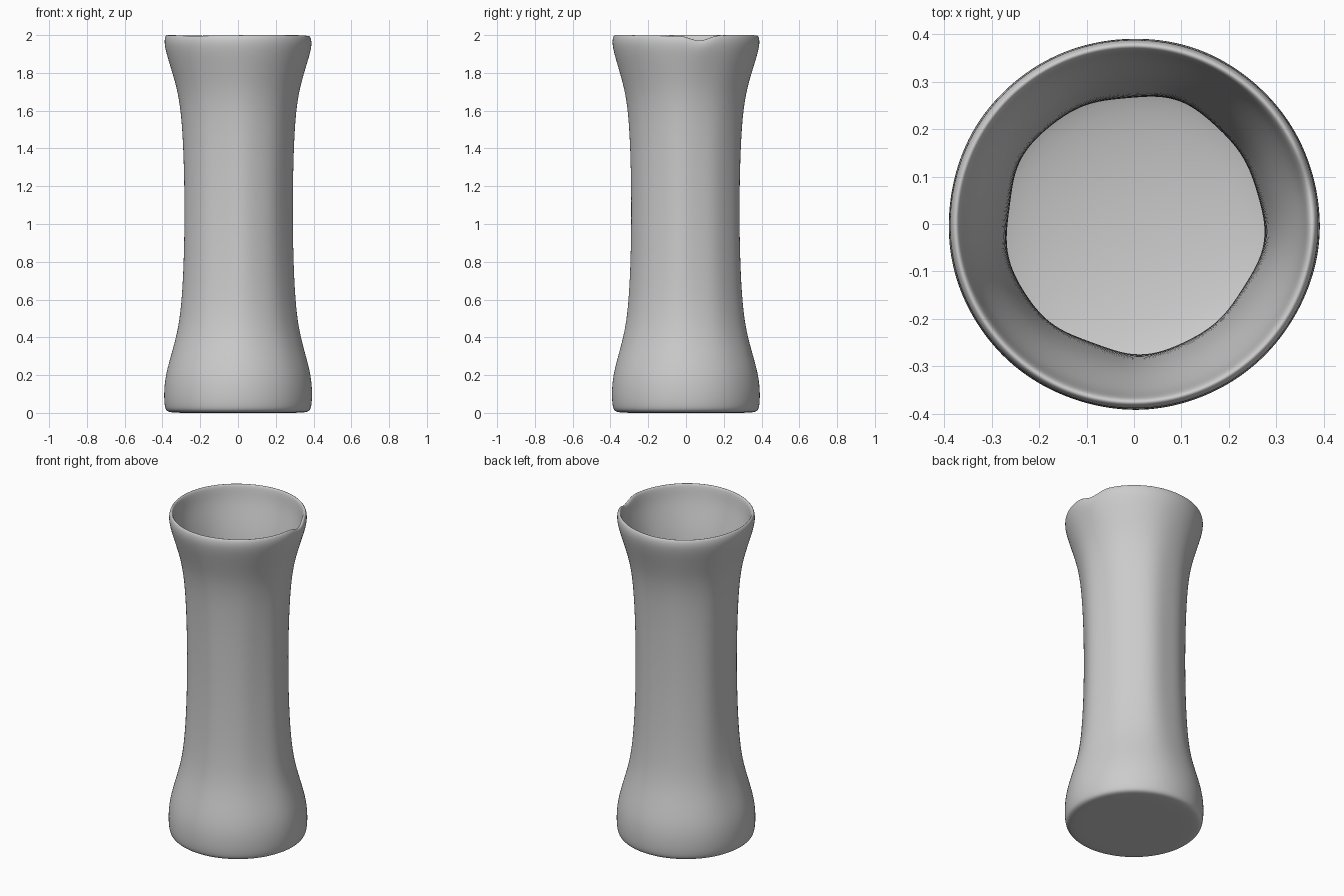
import bpy, bmesh
from math import sin, cos, pi, radians

if "Cube" in bpy.data.objects:
    bpy.data.objects.remove(bpy.data.objects["Cube"])

SEGMENTS = 64

# Outer wall from base to lip, then inner wall down to the floor bowl: (radius, z)
outer = [(0.20, 0.0), (0.35, 0.0), (0.378, 0.008), (0.389, 0.03), (0.394, 0.10),
         (0.386, 0.20), (0.352, 0.32), (0.322, 0.43), (0.303, 0.56), (0.291, 0.75),
         (0.285, 1.0), (0.287, 1.25), (0.294, 1.45), (0.305, 1.60), (0.325, 1.72),
         (0.358, 1.83), (0.382, 1.91), (0.391, 1.96), (0.387, 1.99), (0.379, 2.003)]
inner = [(0.369, 1.998), (0.363, 1.97), (0.355, 1.91), (0.334, 1.83), (0.305, 1.72),
         (0.288, 1.60), (0.278, 1.45), (0.272, 1.25), (0.270, 1.0), (0.275, 0.75),
         (0.286, 0.56), (0.303, 0.43), (0.328, 0.32), (0.345, 0.20), (0.335, 0.12),
         (0.29, 0.075), (0.18, 0.05), (0.08, 0.04)]


def point(r, z, a):
    """Hand-thrown irregularity: faint vertical flutes and a small nick in the lip."""
    waist = sin(pi * min(max(z / 2, 0), 1)) if r > 0.25 else 0
    flute = 0.004 * cos(5 * a + 0.5) + 0.0025 * cos(9 * a + 1.3)
    r += waist * flute
    lip = max(0, (z - 1.75) / 0.25) ** 2
    off = (a - radians(11) + pi) % (2 * pi) - pi
    nick = 0.028 * max(0, 1 - (off / radians(15)) ** 2) ** 2
    z -= lip * (nick + 0.002 * (1 + cos(3 * a + 0.4)))
    return r * cos(a), r * sin(a), z


# Revolve the profile into a closed vessel
bm = bmesh.new()
rings = [[bm.verts.new(point(r, z, 2 * pi * i / SEGMENTS)) for i in range(SEGMENTS)]
         for r, z in outer + inner]
for low, high in zip(rings, rings[1:]):
    for i in range(SEGMENTS):
        j = (i + 1) % SEGMENTS
        bm.faces.new((low[i], low[j], high[j], high[i]))

# Close the base and the inside floor with fans
for ring, z in ((rings[0], 0.0), (rings[-1], 0.038)):
    centre = bm.verts.new((0, 0, z))
    for i in range(SEGMENTS):
        bm.faces.new((ring[i], ring[(i + 1) % SEGMENTS], centre))
bmesh.ops.recalc_face_normals(bm, faces=bm.faces)

mesh = bpy.data.meshes.new("vase")
bm.to_mesh(mesh)
bm.free()
vase = bpy.data.objects.new("vase", mesh)
bpy.context.collection.objects.link(vase)
mesh.shade_smooth()
smooth = vase.modifiers.new("smooth", 'SUBSURF')
smooth.levels = smooth.render_levels = 2
